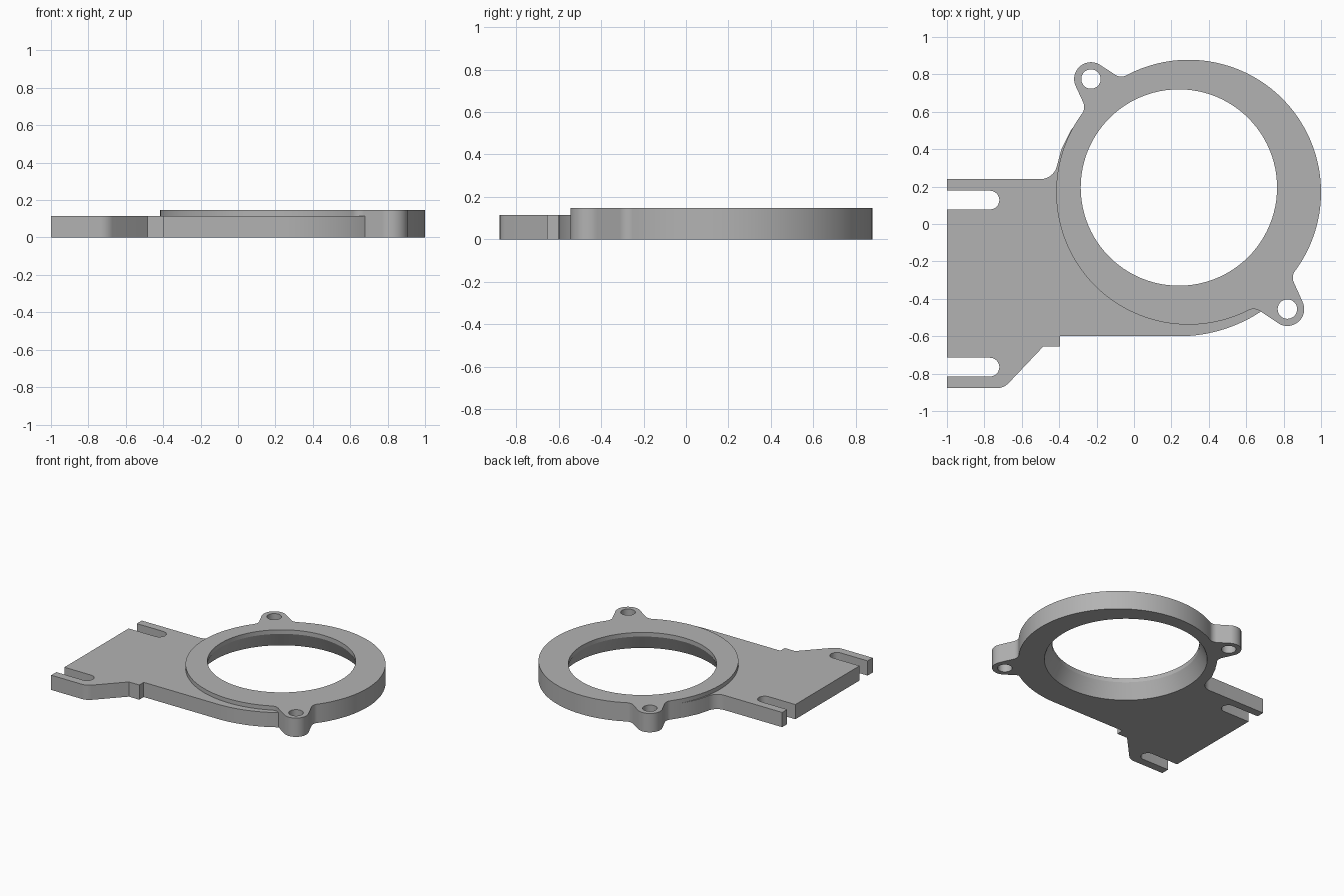
import bpy
import bmesh
from math import sin, cos, radians, degrees, atan2, sqrt, hypot

if "Cube" in bpy.data.objects:
    bpy.data.objects.remove(bpy.data.objects["Cube"], do_unlink=True)

RING_C, RING_R = (0.292, 0.17), 0.708
BORE_C = (0.24, 0.195)
LUGS = [(-0.23, 0.775), (0.82, -0.455)]
LUG_R, FILLET_R, FLARE = 0.09, 0.06, radians(16)
RING_TOP, PLATE_TOP = 0.147, 0.115

grey = bpy.data.materials.new("neutral grey")
grey.use_nodes = True
COLOUR = (0.45, 0.45, 0.45, 1)
grey.diffuse_color = COLOUR
grey.node_tree.nodes["Principled BSDF"].inputs["Base Color"].default_value = COLOUR


def arc(c, r, a0, a1, n):
    """Points on an arc, angles in degrees."""
    angles = [radians(a0 + (a1 - a0) * i / n) for i in range(n + 1)]
    return [(c[0] + r * cos(a), c[1] + r * sin(a)) for a in angles]


def circle(c, r, n):
    return arc(c, r, 0, 360, n)[:-1]


def loft(name, sections):
    """Closed solid through stacked outlines given as (z, points)."""
    bm = bmesh.new()
    rows = [[bm.verts.new((x, y, z)) for x, y in pts] for z, pts in sections]
    n = len(rows[0])
    for low, high in zip(rows, rows[1:]):
        for i in range(n):
            j = (i + 1) % n
            bm.faces.new((low[i], low[j], high[j], high[i]))
    bm.faces.new(rows[0][::-1])
    bm.faces.new(rows[-1])
    bmesh.ops.recalc_face_normals(bm, faces=bm.faces[:])
    mesh = bpy.data.meshes.new(name)
    bm.to_mesh(mesh)
    bm.free()
    mesh.materials.append(grey)
    obj = bpy.data.objects.new(name, mesh)
    bpy.context.collection.objects.link(obj)
    return obj


def combine(target, other, operation):
    """Apply a boolean and discard the helper."""
    mod = target.modifiers.new(operation.title(), "BOOLEAN")
    mod.operation, mod.solver, mod.object = operation, "EXACT", other
    bpy.context.view_layer.objects.active = target
    bpy.ops.object.modifier_apply(modifier=mod.name)
    bpy.data.objects.remove(other, do_unlink=True)


def lug_outline(centre):
    """Flared lug blended into the ring; returns points and ring contact angles."""
    dx, dy = centre[0] - RING_C[0], centre[1] - RING_C[1]
    d, axis = hypot(dx, dy), atan2(dy, dx)
    # Fillet centre: one radius from the flank line and from the ring
    u = d + sin(FLARE) * (LUG_R + FILLET_R)
    v = cos(FLARE) * (LUG_R + FILLET_R)
    b = v * sin(FLARE) - u * cos(FLARE)
    t = -b - sqrt(b * b - u * u - v * v + (RING_R + FILLET_R) ** 2)
    fc = (u - t * cos(FLARE), v + t * sin(FLARE))
    contact, flare = degrees(atan2(fc[1], fc[0])), degrees(FLARE)
    half = arc((d, 0), LUG_R, 0, 90 - flare, 12)
    half += arc(fc, FILLET_R, 270 - flare, 180 + contact, 10)
    local = [(p, -q) for p, q in half[:0:-1]] + half
    pts = [(RING_C[0] + p * cos(axis) - q * sin(axis),
            RING_C[1] + p * sin(axis) + q * cos(axis)) for p, q in local]
    return pts, degrees(axis) - contact, degrees(axis) + contact


def slot(y):
    """Open-ended slot cut into the left edge."""
    return [(-1, y + 0.05)] + arc((-0.77, y), 0.05, 90, -90, 16) + [(-1, y - 0.05)]


# Ring with two lugs
back, back_start, back_end = lug_outline(LUGS[0])
front, front_start, front_end = lug_outline(LUGS[1])
outline = back + arc(RING_C, RING_R, back_end, front_start + 360, 72)[1:-1]
outline += front + arc(RING_C, RING_R, front_end, back_start, 72)[1:-1]
body = loft("mounting_bracket", [(0, outline), (RING_TOP, outline)])

# Lower plate with slots, stepped corner and blended edges
plate = [(-1, -0.878)]
plate += arc((-0.735, -0.788), 0.09, -90, -45, 8)
plate += [(-0.485, -0.655), (-0.395, -0.655), (-0.395, -0.6)]
plate += arc(BORE_C, 0.795, 270, 305, 16)
plate += [(0.3, 0.2), (-0.2, 0.5), (-0.28, 0.58), (-0.338, 0.5), (-0.388, 0.4)]
plate += arc((-0.5, 0.33), 0.09, -15, -90, 10)
plate += [(-1, 0.24)] + slot(0.128) + slot(-0.765)
plate_obj = loft("plate", [(0, plate), (PLATE_TOP, plate)])
combine(body, plate_obj, "UNION")

# Large bore: tapered below, straight at the top lip
bore = [(-0.02, 0.59), (PLATE_TOP, 0.525), (0.2, 0.525)]
combine(body, loft("bore", [(z, circle(BORE_C, r, 96)) for z, r in bore]), "DIFFERENCE")

# Bolt holes
for lug in LUGS:
    hole = circle(lug, 0.052, 32)
    combine(body, loft("bolt_hole", [(-0.05, hole), (0.2, hole)]), "DIFFERENCE")

# Smooth curved walls, crisp edges
bpy.ops.object.select_all(action="DESELECT")
body.select_set(True)
bpy.context.view_layer.objects.active = body
bpy.ops.object.shade_smooth_by_angle(angle=radians(22))
